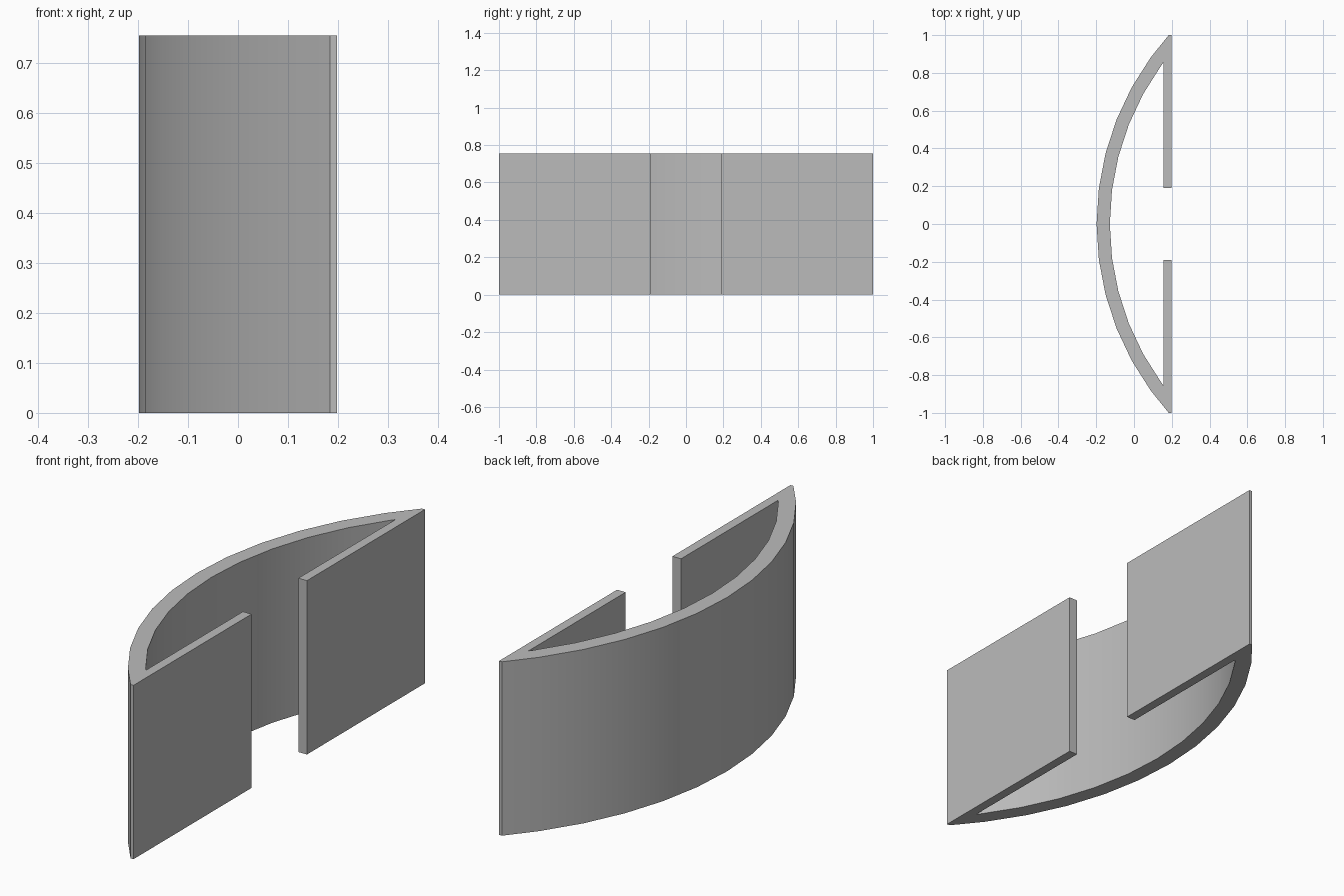
import bpy
import bmesh
from math import sin, cos, asin, acos, radians

HEIGHT = 0.755
HALF_DEPTH = 0.198
OUTER_R, INNER_R = 1.5, 1.43
CENTRE_X = OUTER_R - HALF_DEPTH
LIP_INNER_X = 0.157
GAP = 0.19
STEP = radians(7.2)

cube = bpy.data.objects.get("Cube")
if cube:
    bpy.data.objects.remove(cube, do_unlink=True)


def half_arc(radius, end):
    """Points from the middle of the bow to its end at +y."""
    angles = [i * STEP for i in range(int(end / STEP) + 1)] + [end]
    return [(CENTRE_X - radius * cos(a), radius * sin(a)) for a in angles]


def mirrored(points):
    return [(x, -y) for x, y in points]


# Closed outline: outer bow, left lip, inner bow, right lip
outer = half_arc(OUTER_R, asin(1 / OUTER_R))
inner = half_arc(INNER_R, acos((CENTRE_X - LIP_INNER_X) / INNER_R))
lip = [(HALF_DEPTH, 1), (HALF_DEPTH, GAP), (LIP_INNER_X, GAP)]
half = outer + lip + inner[::-1]
# The half outline runs from the outer middle to the inner middle
outline = half + mirrored(half[1:-1])[::-1]

# Extrude the outline upwards
bm = bmesh.new()
base = bm.faces.new([bm.verts.new((x, y, 0)) for x, y in outline])
extruded = bmesh.ops.extrude_face_region(bm, geom=[base], use_keep_orig=True)
top = [v for v in extruded["geom"] if isinstance(v, bmesh.types.BMVert)]
bmesh.ops.translate(bm, verts=top, vec=(0, 0, HEIGHT))
bmesh.ops.recalc_face_normals(bm, faces=bm.faces)
mesh = bpy.data.meshes.new("curved_channel")
bm.to_mesh(mesh)
bm.free()

# Plain grey material
grey = bpy.data.materials.new("plain grey")
grey.use_nodes = True
colour = (0.5, 0.5, 0.5, 1)
grey.diffuse_color = colour
grey.node_tree.nodes["Principled BSDF"].inputs["Base Color"].default_value = colour
mesh.materials.append(grey)

# Bowed wall with two flat lips
channel = bpy.data.objects.new("curved_channel", mesh)
bpy.context.collection.objects.link(channel)
bpy.ops.object.select_all(action="DESELECT")
channel.select_set(True)
bpy.context.view_layer.objects.active = channel
bpy.ops.object.shade_smooth_by_angle(angle=radians(30))
